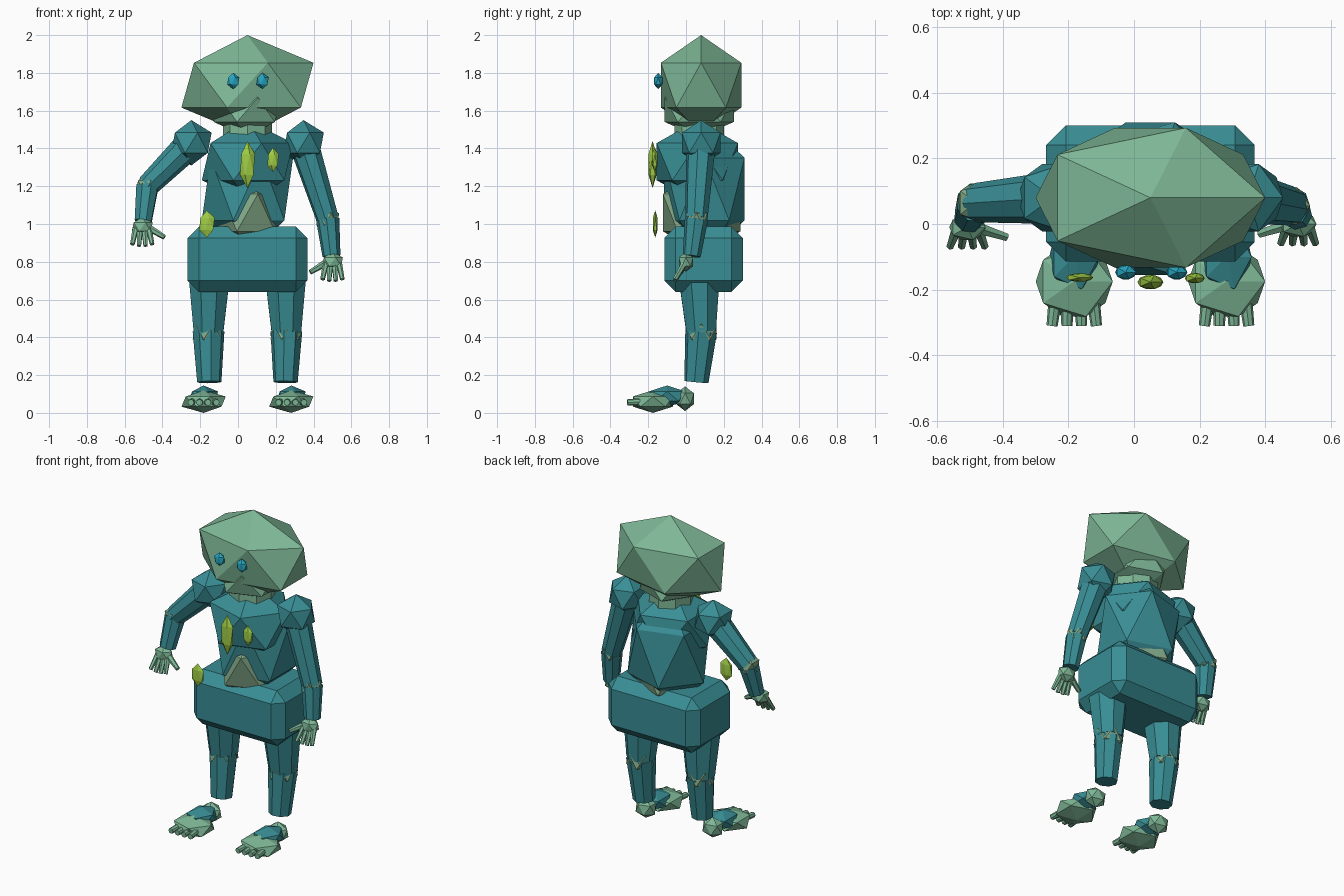
import bpy
from mathutils import Vector

cube = bpy.data.objects.get("Cube")
if cube:
    bpy.data.objects.remove(cube, do_unlink=True)


def material(name, rgb):
    m = bpy.data.materials.new(name)
    m.use_nodes = True
    m.diffuse_color = (*rgb, 1)
    m.node_tree.nodes["Principled BSDF"].inputs["Base Color"].default_value = (*rgb, 1)
    return m


TEAL = material("teal cloth", (0.04, 0.27, 0.30))
GREEN = material("pale green skin", (0.21, 0.48, 0.31))
OLIVE = material("grey olive skin", (0.22, 0.39, 0.24))
LIME = material("lime plate", (0.35, 0.61, 0.06))
CYAN = material("cyan eye", (0.02, 0.38, 0.53))
MID = 0.05  # x of the body's own centre line


def finish(name, mat):
    o = bpy.context.object
    o.name = name
    o.data.materials.append(mat)
    return o


def gem(name, loc, size, mat):
    """Twenty-sided faceted ball, stretched to size."""
    bpy.ops.mesh.primitive_ico_sphere_add(subdivisions=1, radius=1, location=loc)
    o = finish(name, mat)
    o.scale = size
    return o


def limb(name, a, b, r1, r2, mat, sides=8):
    """Tapered prism from point a to point b."""
    a, b = Vector(a), Vector(b)
    d = b - a
    bpy.ops.mesh.primitive_cone_add(vertices=sides, radius1=r1, radius2=r2,
                                    depth=d.length, location=(a + b) / 2)
    o = finish(name, mat)
    o.rotation_mode = 'QUATERNION'
    o.rotation_quaternion = d.to_track_quat('Z', 'Y')
    return o


# Head, jaw and neck
gem("head", (MID, 0.08, 1.735), (0.391, 0.25, 0.265), GREEN)
gem("jaw", (MID, 0.07, 1.605), (0.2, 0.215, 0.145), GREEN)
limb("neck", (MID, 0.07, 1.42), (MID, 0.07, 1.56), 0.13, 0.13, GREEN)
for side, x in (("right", -0.025), ("left", 0.13)):
    gem(side + "_eye", (x, -0.147, 1.757), (0.036, 0.025, 0.043), CYAN)

# Torso
gem("chest", (MID, 0.06, 1.33), (0.27, 0.253, 0.22), TEAL)
gem("abdomen", (MID, 0.097, 1.185), (0.27, 0.25, 0.37), TEAL)
gem("belly", (MID, 0.083, 1.06), (0.2, 0.242, 0.22), OLIVE)

# Chamfered hip block
bpy.ops.mesh.primitive_cube_add(size=1, location=(MID, 0.093, 0.813))
hips = finish("hips", TEAL)
hips.scale = (0.635, 0.415, 0.345)
bpy.ops.object.transform_apply(location=False, rotation=False, scale=True)
bevel = hips.modifiers.new("chamfer", 'BEVEL')
bevel.width = 0.06
bevel.segments = 1

# Lime plates on the front
gem("chest_plate", (0.05, -0.177, 1.315), (0.044, 0.025, 0.125), LIME)
gem("small_chest_plate", (0.185, -0.165, 1.34), (0.034, 0.018, 0.065), LIME)
gem("hip_plate", (-0.165, -0.163, 1.0), (0.046, 0.015, 0.072), LIME)


def arm(side, s, elbow, wrist):
    shoulder = Vector((MID + s * 0.297, 0.08, 1.43))
    elbow, wrist = Vector(elbow), Vector(wrist)
    gem(side + "_shoulder", shoulder, (0.12, 0.12, 0.12), TEAL)
    limb(side + "_upper_arm", shoulder, elbow, 0.08, 0.06, TEAL)
    gem(side + "_elbow", elbow, (0.068, 0.068, 0.068), OLIVE)
    limb(side + "_forearm", elbow, wrist, 0.062, 0.048, TEAL)
    # Hand, fingers and thumb
    palm = wrist + Vector((s * 0.005, -0.03, -0.03))
    gem(side + "_palm", palm, (0.062, 0.045, 0.052), GREEN)
    for i in range(4):
        k = i - 1.5
        limb(f"{side}_finger_{i + 1}", palm + Vector((s * k * 0.023, -0.01, -0.01)),
             palm + Vector((s * k * 0.035, -0.058, -0.105 + abs(k) * 0.008)),
             0.017, 0.012, GREEN, 6)
    limb(side + "_thumb", palm + Vector((-s * 0.025, 0, 0)),
         palm + Vector((-s * 0.118, -0.03, -0.055)), 0.02, 0.013, GREEN, 6)


arm("right", -1, (-0.48, 0.065, 1.2), (-0.502, 0.02, 1.015))
arm("left", 1, (0.475, 0.055, 1.025), (0.495, 0.03, 0.83))

# Legs and separate feet
for side, s in (("right", -1), ("left", 1)):
    x = MID + s * 0.202
    knee = (x + s * 0.004, 0.08, 0.43)
    limb(side + "_thigh", (x, 0.07, 0.7), knee, 0.115, 0.085, TEAL)
    limb(side + "_shin", knee, (x, 0.055, 0.163), 0.085, 0.065, TEAL)
    gem(side + "_knee", knee, (0.094, 0.096, 0.09), OLIVE)

    fx = MID + s * 0.232
    gem(side + "_forefoot", (fx, -0.175, 0.06), (0.131, 0.125, 0.06), GREEN)
    gem(side + "_instep", (fx, -0.1, 0.088), (0.085, 0.115, 0.057), TEAL)
    gem(side + "_heel", (fx, -0.005, 0.075), (0.07, 0.055, 0.065), GREEN)
    for i in range(4):
        k = i - 1.5
        limb(f"{side}_toe_{i + 1}", (fx + k * 0.036, -0.2, 0.06),
             (fx + k * 0.045, -0.31, 0.055), 0.022, 0.017, GREEN, 8)
